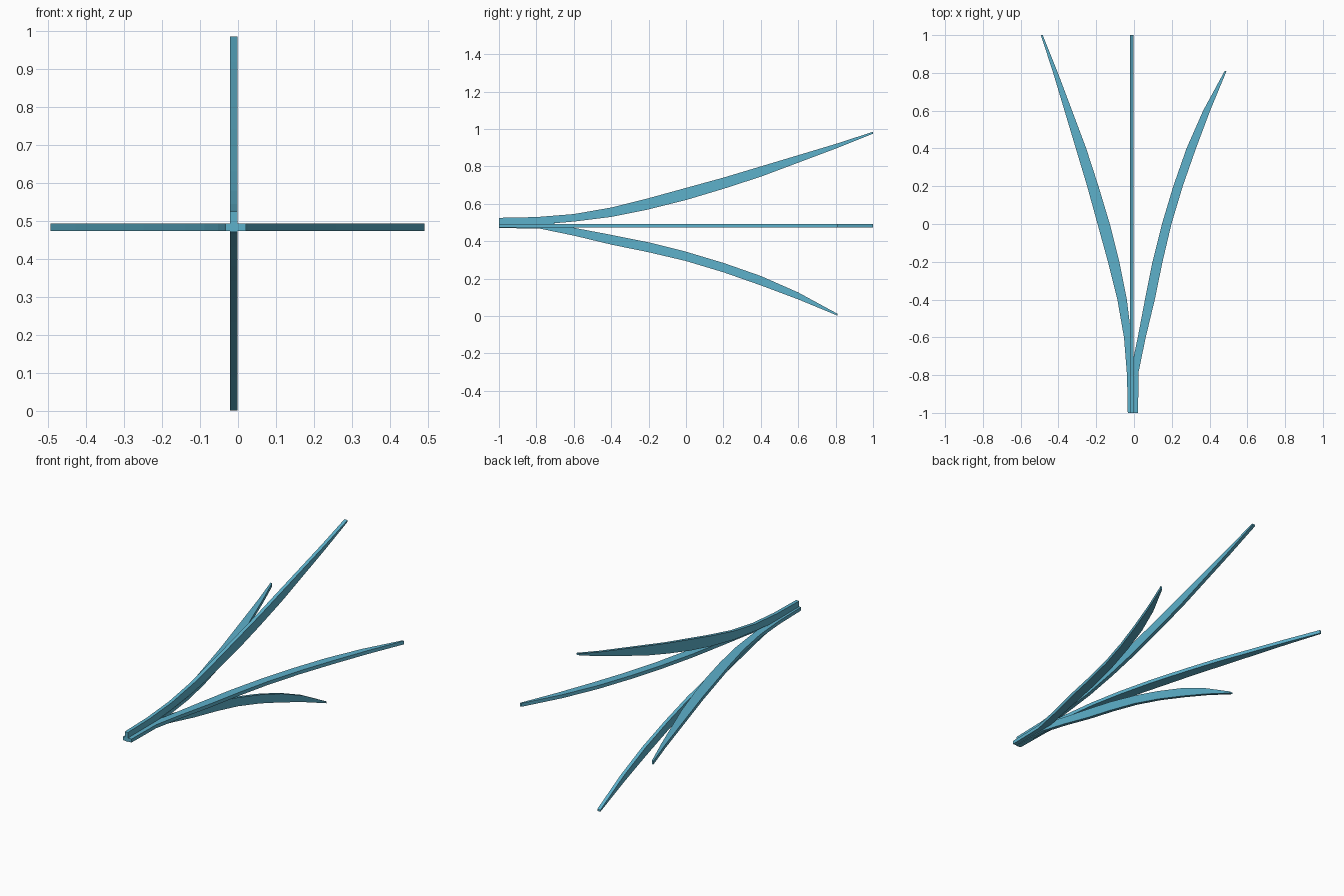
import bpy
import bmesh

cube = bpy.data.objects.get("Cube")
if cube:
    bpy.data.objects.remove(cube)

# One flat blue for every blade
blue = bpy.data.materials.new("soft_blue")
blue.use_nodes = True
COLOUR = (0.11, 0.44, 0.6, 1)
blue.diffuse_color = COLOUR
blue.node_tree.nodes["Principled BSDF"].inputs["Base Color"].default_value = COLOUR

# Blade profiles: distance along y, outer edge, inner edge
LONG = [(-1, .033, -.015), (-.8, .037, -.004), (-.6, .053, .013), (-.4, .088, .038),
        (-.2, .138, .078), (0, .193, .128), (.2, .248, .188), (.4, .308, .253),
        (.6, .368, .328), (.8, .428, .403), (1, .493, .483)]
SHORT = [(-1, .021, -.025), (-.78, .025, -.018), (-.6, .062, .02), (-.4, .11, .058),
         (-.2, .151, .098), (0, .198, .148), (.2, .258, .208), (.4, .328, .278),
         (.6, .403, .366), (.81, .49, .48)]
MID_Z = .492
HALF = .01
VERTICAL_X = -.0115
HORIZONTAL_Z = .483


def blade(name, profile, sign, vertical):
    """A flat tapering blade of constant thickness, bending away from the root."""
    def place(y, spread, side):
        if vertical:
            return (VERTICAL_X + side * HALF, y, MID_Z + sign * spread)
        return (sign * spread, y, HORIZONTAL_Z + side * HALF)

    bm = bmesh.new()
    rings = []
    for y, outer, inner in profile:
        corners = ((outer, -1), (outer, 1), (inner, 1), (inner, -1))
        rings.append([bm.verts.new(place(y, s, side)) for s, side in corners])
    for a, b in zip(rings, rings[1:]):
        for i in range(4):
            j = (i + 1) % 4
            bm.faces.new((a[i], a[j], b[j], b[i]))
    bm.faces.new(rings[0])
    bm.faces.new(rings[-1])
    bmesh.ops.recalc_face_normals(bm, faces=bm.faces[:])
    mesh = bpy.data.meshes.new(name)
    bm.to_mesh(mesh)
    bm.free()
    mesh.materials.append(blue)
    bpy.context.collection.objects.link(bpy.data.objects.new(name, mesh))


# Four blades fanning out from a shared root
blade("upper_blade", LONG, 1, True)
blade("lower_blade", SHORT, -1, True)
blade("right_blade", LONG, -1, False)
blade("left_blade", SHORT, 1, False)
